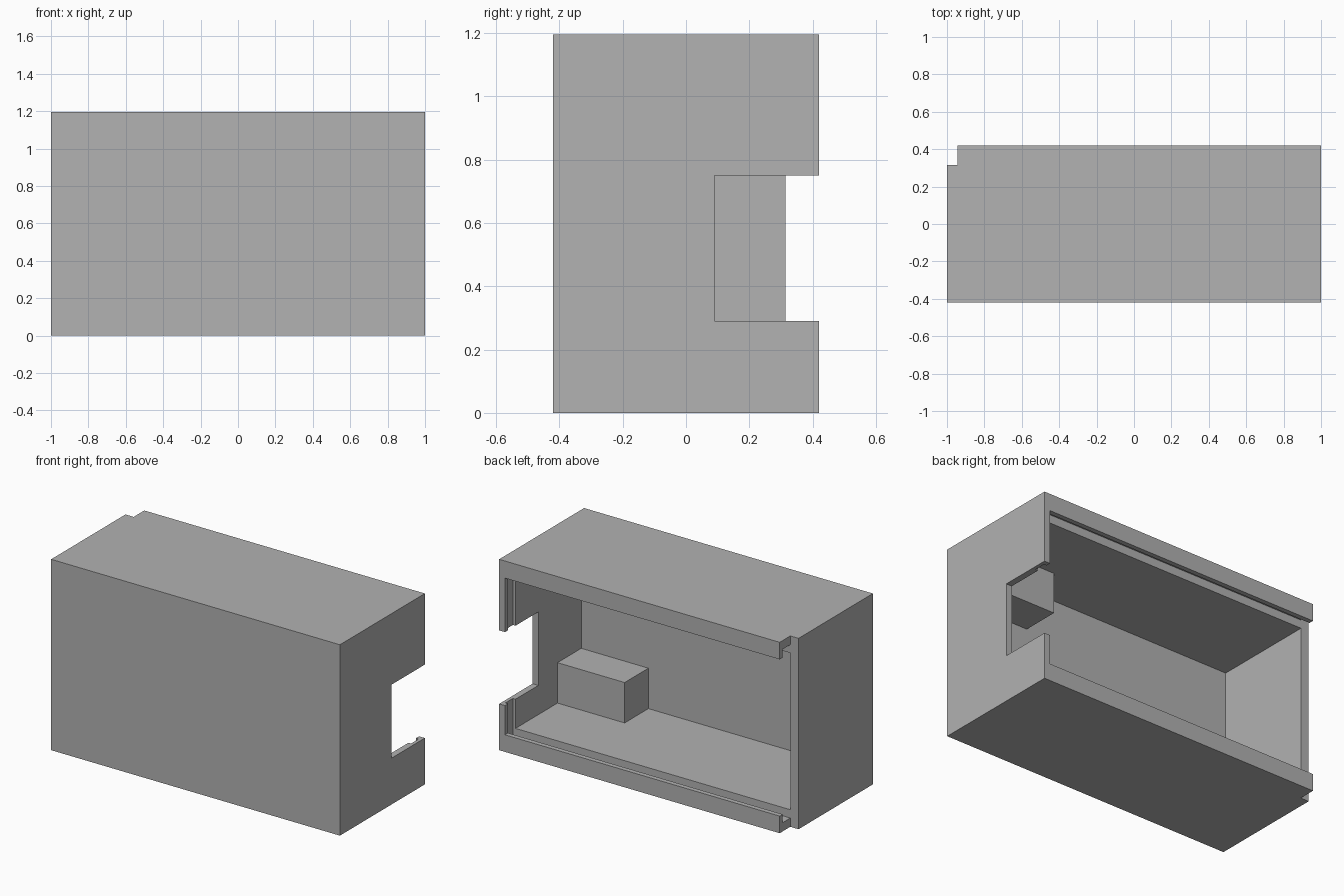
import bpy
import bmesh
from mathutils import Vector

if "Cube" in bpy.data.objects:
    bpy.data.objects.remove(bpy.data.objects["Cube"], do_unlink=True)

grey = bpy.data.materials.new("plain grey")
grey.use_nodes = True
colour = (0.445, 0.445, 0.445, 1)
grey.diffuse_color = colour
grey.node_tree.nodes["Principled BSDF"].inputs["Base Color"].default_value = colour

# Overall size and shell thicknesses
HX, HY, H = 1.0, 0.42, 1.195
RIM = 0.107            # top and bottom walls
INNER_X = 0.96         # closed end, inside face
OPEN_X = -0.945        # lid entry end, inside face
FRONT_Y = -0.335       # inside of the front wall
LID_Y = 0.315          # seat of the sliding lid
LIP_Y = 0.39           # underside of the retaining lip


def box(name, low, high):
    """Axis-aligned box between two corners."""
    low, high = Vector(low), Vector(high)
    bm = bmesh.new()
    bmesh.ops.create_cube(bm, size=1)
    for v in bm.verts:
        v.co = (low + high) / 2 + v.co * (high - low)
    mesh = bpy.data.meshes.new(name)
    bm.to_mesh(mesh)
    bm.free()
    mesh.materials.append(grey)
    obj = bpy.data.objects.new(name, mesh)
    bpy.context.collection.objects.link(obj)
    return obj


def cut(target, low, high):
    """Subtract a box from the target."""
    cutter = box("cutter", low, high)
    cutter.hide_render = True
    mod = target.modifiers.new("cut", "BOOLEAN")
    mod.operation = "DIFFERENCE"
    mod.solver = "EXACT"
    mod.object = cutter
    bpy.context.view_layer.objects.active = target
    bpy.ops.object.modifier_apply(modifier=mod.name)
    bpy.data.objects.remove(cutter, do_unlink=True)


case = box("case", (-HX, -HY, 0), (HX, HY, H))
# Main cavity, open at the back
cut(case, (OPEN_X, FRONT_Y, RIM), (INNER_X, 1, H - RIM))
# Lowered end wall where the lid slides in
cut(case, (-2, LID_Y, -1), (OPEN_X + 0.002, 1, 2))
# Lid groove on three sides
cut(case, (-2, LID_Y, 0.055), (INNER_X + 0.018, LIP_Y, H - 0.055))
# Opening in the closed end wall
cut(case, (0.9, 0.09, 0.29), (2, 1, 0.75))

# Corner blocks on the floor and under the ceiling
for name, z0, z1 in (("lower_block", RIM - 0.01, 0.36),
                     ("upper_block", H - 0.36, H - RIM + 0.01)):
    box(name, (0.495, FRONT_Y - 0.01, z0), (INNER_X + 0.01, -0.1, z1))
